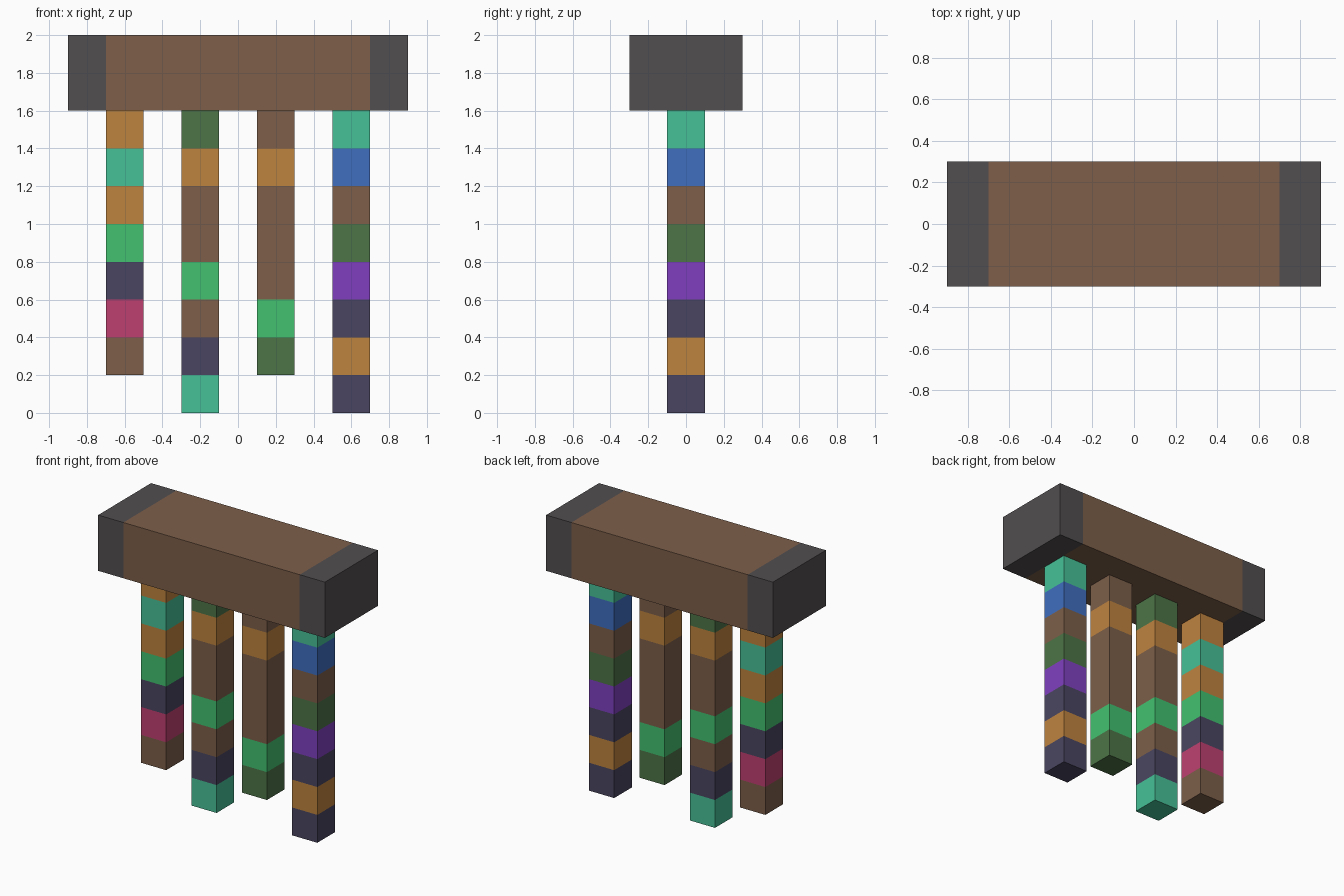
import bpy
import bmesh
from mathutils import Matrix, Vector

cube = bpy.data.objects.get("Cube")
if cube:
    bpy.data.objects.remove(cube, do_unlink=True)


def linear(c):
    c /= 255
    return c / 12.92 if c <= 0.04045 else ((c + 0.055) / 1.055) ** 2.4


def make_material(name, rgb):
    mat = bpy.data.materials.new(name)
    mat.use_nodes = True
    color = [linear(c) for c in rgb] + [1.0]
    mat.diffuse_color = color
    shader = next(n for n in mat.node_tree.nodes if n.type == "BSDF_PRINCIPLED")
    shader.inputs["Base Color"].default_value = color
    return mat


PALETTE = {name: make_material(name, rgb) for name, rgb in {
    "brown": (125, 95, 74),
    "charcoal": (82, 78, 80),
    "ochre": (190, 131, 63),
    "teal": (70, 192, 151),
    "green": (66, 193, 112),
    "moss": (77, 116, 71),
    "indigo": (74, 69, 97),
    "crimson": (190, 64, 112),
    "blue": (64, 110, 192),
    "purple": (128, 64, 192),
}.items()}


def banded_box(name, center, size, axis, cuts, colors):
    """Box sliced across one axis, with one colour per band."""
    bm = bmesh.new()
    matrix = Matrix.Translation(center) @ Matrix.Diagonal((*size, 1))
    bmesh.ops.create_cube(bm, size=1, matrix=matrix)
    normal = Vector([float(i == axis) for i in range(3)])
    for cut in cuts:
        bmesh.ops.bisect_plane(bm, geom=bm.verts[:] + bm.edges[:] + bm.faces[:],
                               plane_co=normal * cut, plane_no=normal)
    mesh = bpy.data.meshes.new(name)
    used = list(dict.fromkeys(colors))
    for color in used:
        mesh.materials.append(PALETTE[color])
    for face in bm.faces:
        position = face.calc_center_median()[axis]
        band = sum(position > cut for cut in cuts)
        face.material_index = used.index(colors[band])
    bm.to_mesh(mesh)
    bm.free()
    obj = bpy.data.objects.new(name, mesh)
    bpy.context.collection.objects.link(obj)


# Beam with dark end caps
banded_box("beam", (0, 0, 1.8), (1.8, 0.6, 0.4), 0, (-0.7, 0.7),
           ("charcoal", "brown", "charcoal"))

# Hanging columns, block colours listed from the top down
BLOCK = 0.2
BEAM_BOTTOM = 1.6
COLUMNS = {
    "outer_right_column": (-0.6, "ochre teal ochre green indigo crimson brown"),
    "inner_right_column": (-0.2, "moss ochre brown brown green brown indigo teal"),
    "inner_left_column": (0.2, "brown ochre brown brown brown green moss"),
    "outer_left_column": (0.6, "teal blue brown moss purple indigo ochre indigo"),
}
for name, (x, blocks) in COLUMNS.items():
    colors = blocks.split()[::-1]
    height = BLOCK * len(colors)
    bottom = BEAM_BOTTOM - height
    cuts = [bottom + BLOCK * i for i in range(1, len(colors))]
    banded_box(name, (x, 0, bottom + height / 2), (BLOCK, BLOCK, height),
               2, cuts, colors)
